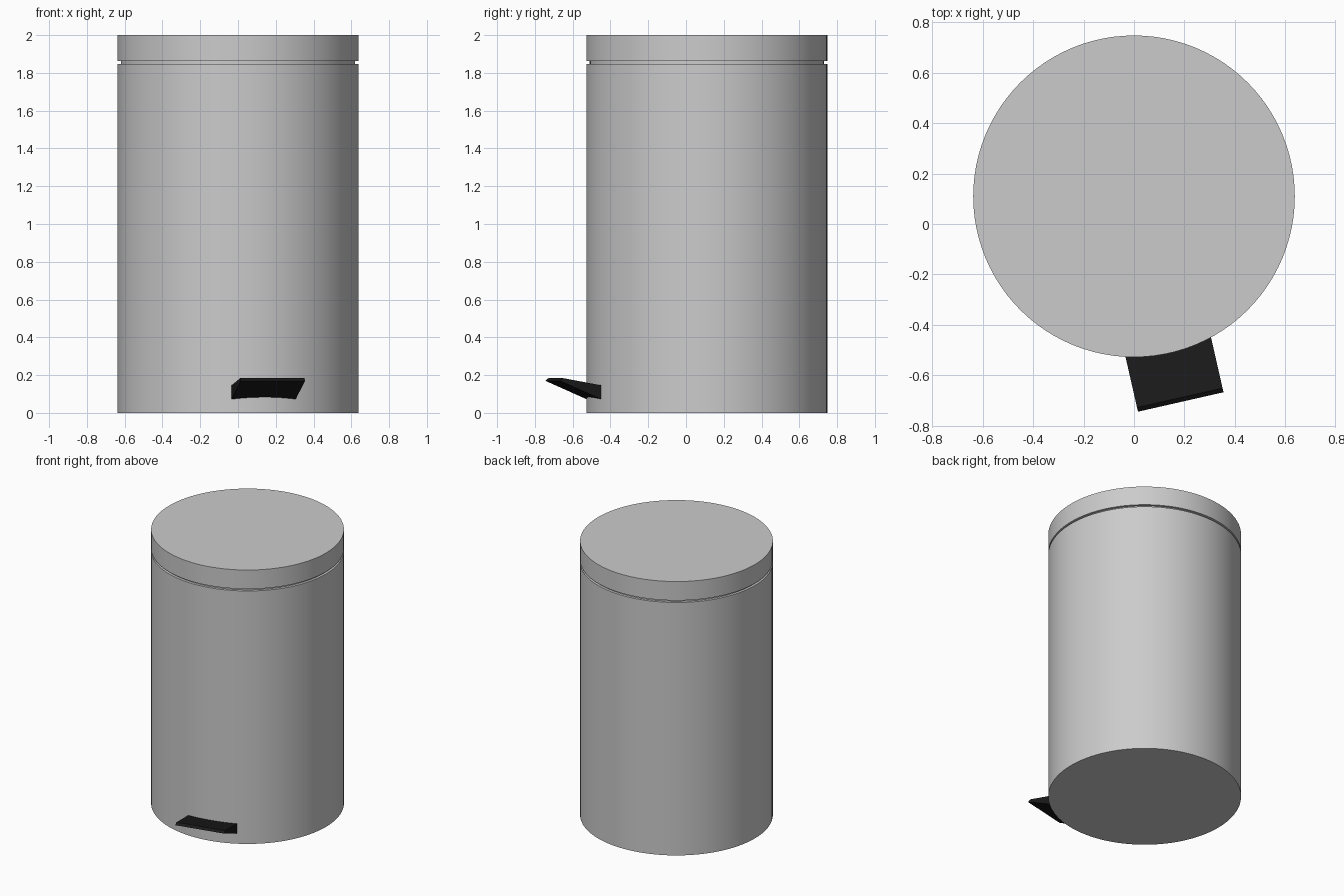
import bpy, bmesh, math
from mathutils import Matrix, Vector

if "Cube" in bpy.data.objects:
    bpy.data.objects.remove(bpy.data.objects["Cube"])

AXIS = Vector((0, 0.11, 0))
R = 0.638


def drum(name, radius, z0, z1):
    bpy.ops.mesh.primitive_cylinder_add(vertices=96, radius=radius, depth=z1 - z0,
                                        location=AXIS + Vector((0, 0, (z0 + z1) / 2)))
    ob = bpy.context.object
    ob.name = name
    bpy.ops.object.shade_smooth_by_angle(angle=math.radians(30))
    return ob


# bin body, recessed neck and lid
drum("bin_body", R, 0, 1.847)
drum("neck", 0.62, 1.847, 1.862)
drum("lid", R, 1.862, 2.0)

# wedge-shaped foot pedal: side profile (distance from bin axis, height) extruded across its width
profile = [(0.58, 0.058), (0.837, 0.17), (0.82, 0.184), (0.58, 0.14)]
half_width = 0.174
bm = bmesh.new()
face = bm.faces.new([bm.verts.new((-half_width, -r, z)) for r, z in profile])
ext = bmesh.ops.extrude_face_region(bm, geom=[face])
bmesh.ops.translate(bm, vec=(2 * half_width, 0, 0),
                    verts=[v for v in ext["geom"] if isinstance(v, bmesh.types.BMVert)])
bmesh.ops.recalc_face_normals(bm, faces=bm.faces)
mesh = bpy.data.meshes.new("foot_pedal")
bm.to_mesh(mesh)
bm.free()
pedal = bpy.data.objects.new("foot_pedal", mesh)
bpy.context.collection.objects.link(pedal)
pedal.matrix_world = Matrix.Translation(AXIS) @ Matrix.Rotation(math.radians(12.8), 4, 'Z')

# black pedal finish
black = bpy.data.materials.new("black")
black.diffuse_color = (0.01, 0.01, 0.01, 1)
black.use_nodes = True
black.node_tree.nodes["Principled BSDF"].inputs["Base Color"].default_value = black.diffuse_color
mesh.materials.append(black)
